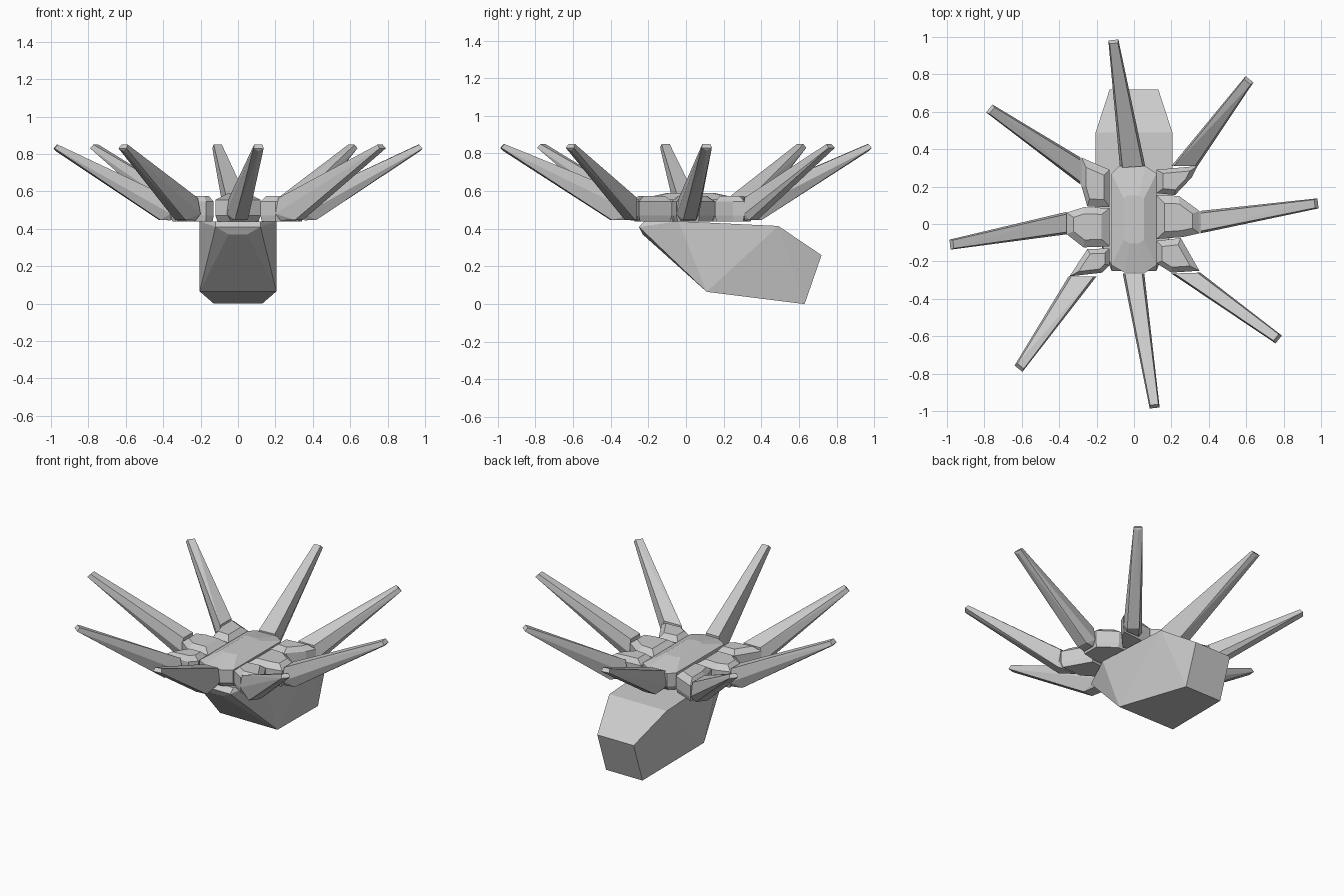
import bpy, bmesh, math
from mathutils import Vector

if "Cube" in bpy.data.objects:
    bpy.data.objects.remove(bpy.data.objects["Cube"])


def hull(name, pts):
    """Flat-faced convex solid around a few corner points."""
    bm = bmesh.new()
    for p in pts:
        bm.verts.new(p)
    res = bmesh.ops.convex_hull(bm, input=bm.verts)
    junk = [v for v in bm.verts if not v.link_faces]
    bmesh.ops.delete(bm, geom=junk, context='VERTS')
    bmesh.ops.recalc_face_normals(bm, faces=bm.faces)
    bmesh.ops.dissolve_limit(bm, angle_limit=0.01, verts=bm.verts, edges=bm.edges)
    me = bpy.data.meshes.new(name)
    bm.to_mesh(me)
    bm.free()
    ob = bpy.data.objects.new(name, me)
    bpy.context.collection.objects.link(ob)
    return ob


# Faceted body: side profile stations as (half width, y, z)
body = [(0.205, 0.11, 0.065), (0.13, 0.63, 0.0), (0.13, 0.72, 0.26),
        (0.205, 0.49, 0.415), (0.205, -0.04, 0.44), (0.05, -0.23, 0.37),
        (0.12, -0.25, 0.41), (0.12, -0.22, 0.44)]
hull("body", [(s * w, y, z) for w, y, z in body for s in (-1, 1)])


def plate(name, outline, z_edge, z_top, inset):
    """Low slab with sloping shoulders up to a smaller top."""
    c = sum((Vector(p) for p in outline), Vector((0, 0))) / len(outline)
    pts = []
    for p in outline:
        q = Vector(p)
        t = q.lerp(c, inset)
        b = q.lerp(c, 0.08)
        pts += [(b.x, b.y, 0.44), (q.x, q.y, 0.47), (q.x, q.y, z_edge), (t.x, t.y, z_top)]
    hull(name, pts)


# Central plate with a raised crown
plate("central_plate", [(-0.12, -0.22), (-0.05, -0.26), (0.06, -0.26), (0.12, -0.22),
                        (0.12, 0.27), (0.06, 0.31), (-0.08, 0.31), (-0.12, 0.27)],
      0.555, 0.59, 0.55)

# Shoulder blocks around the centre
blocks = {
    "right": [(0.12, 0.155), (0.24, 0.15), (0.35, 0.07), (0.35, -0.05), (0.26, -0.07), (0.12, -0.08)],
    "back_right": [(0.12, 0.29), (0.34, 0.31), (0.31, 0.25), (0.22, 0.155), (0.12, 0.165)],
    "front_right": [(0.12, -0.09), (0.25, -0.075), (0.35, -0.25), (0.20, -0.26), (0.12, -0.21)],
    "left": [(-0.13, 0.085), (-0.27, 0.09), (-0.36, 0.06), (-0.36, -0.055), (-0.27, -0.125), (-0.13, -0.12)],
    "back_left": [(-0.13, 0.29), (-0.28, 0.355), (-0.28, 0.20), (-0.25, 0.095), (-0.13, 0.09)],
    "front_left": [(-0.13, -0.13), (-0.25, -0.135), (-0.345, -0.28), (-0.17, -0.26), (-0.13, -0.22)],
}
for side, outline in blocks.items():
    plate(side + "_shoulder", outline, 0.545, 0.575, 0.35)

# Eight spikes, 45 degrees apart, each with its two base corners
spikes = [
    ("right", (0.355, -0.05), (0.355, 0.07)),
    ("back_right", (0.34, 0.31), (0.20, 0.31)),
    ("back", (0.06, 0.31), (-0.075, 0.30)),
    ("back_left", (-0.285, 0.355), (-0.285, 0.21)),
    ("left", (-0.36, 0.065), (-0.36, -0.055)),
    ("front_left", (-0.35, -0.28), (-0.20, -0.28)),
    ("front", (-0.06, -0.265), (0.055, -0.265)),
    ("front_right", (0.20, -0.265), (0.355, -0.26)),
]
for i, (side, a, b) in enumerate(spikes):
    ang = math.radians(6.4 + 45 * i)
    d = Vector((math.cos(ang), math.sin(ang)))
    n = Vector((-d.y, d.x))
    a, b = Vector(a), Vector(b)
    mid = (a + b) / 2
    tip = d * 0.99
    out = (tip - mid).normalized()
    pts = []
    for p in (a, b):
        s = 1 if (p - mid).dot(n) > 0 else -1
        top = p.lerp(mid, 0.2)
        heel = p.lerp(mid, 0.35)
        toe = mid + out * max(0.06, 0.40 - mid.length) + n * s * 0.035
        end_top = d * 0.972 + n * s * 0.022
        end_low = d * 0.99 + n * s * 0.027
        pts += [(heel.x, heel.y, 0.445), (p.x, p.y, 0.48), (top.x, top.y, 0.565),
                (toe.x, toe.y, 0.447),
                (end_top.x, end_top.y, 0.85), (end_low.x, end_low.y, 0.83)]
    low = d * 0.98
    pts.append((low.x, low.y, 0.815))
    hull(side + "_spike", pts)
